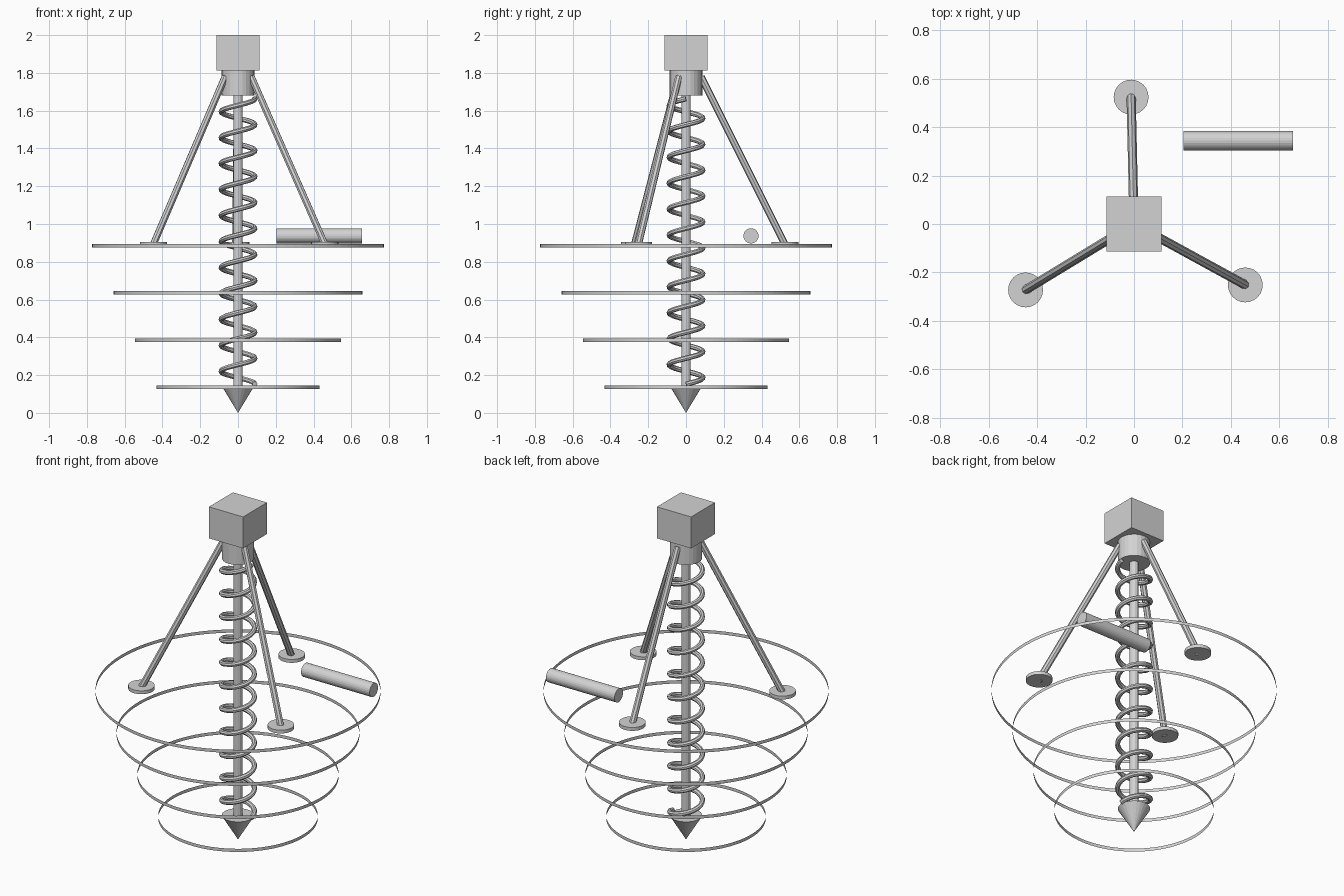
import bpy
import bmesh
import math
from mathutils import Vector, Matrix

cube = bpy.data.objects.get("Cube")
if cube:
    bpy.data.objects.remove(cube, do_unlink=True)

# One plain metal colour for everything
metal = bpy.data.materials.new("grey metal")
metal.use_nodes = True
grey = (0.65, 0.65, 0.65, 1)
metal.diffuse_color = grey
metal.node_tree.nodes["Principled BSDF"].inputs["Base Color"].default_value = grey


def add_object(name, data):
    obj = bpy.data.objects.new(name, data)
    bpy.context.scene.collection.objects.link(obj)
    data.materials.append(metal)
    return obj


def rod(name, start, end, r1, r2=None, sides=24, caps=True):
    """Cylinder or cone running from start to end."""
    start, end = Vector(start), Vector(end)
    axis = end - start
    turn = axis.to_track_quat('Z', 'Y').to_matrix().to_4x4()
    bm = bmesh.new()
    bmesh.ops.create_cone(bm, cap_ends=caps, segments=sides, radius1=r1,
                          radius2=r1 if r2 is None else r2, depth=axis.length,
                          matrix=Matrix.Translation((start + end) / 2) @ turn)
    mesh = bpy.data.meshes.new(name)
    bm.to_mesh(mesh)
    bm.free()
    return add_object(name, mesh)


def polar(radius, angle, z):
    return Vector((radius * math.cos(angle), radius * math.sin(angle), z))


# Head block and collar
bm = bmesh.new()
bmesh.ops.create_cube(bm, size=1, matrix=Matrix.Translation((0, 0, 1.906))
                      @ Matrix.Diagonal((0.226, 0.226, 0.188, 1)))
block = bpy.data.meshes.new("head_block")
bm.to_mesh(block)
bm.free()
add_object("head_block", block)
rod("collar", (0, 0, 1.68), (0, 0, 1.812), 0.087)

# Central shaft with its pointed tip
rod("shaft", (0, 0, 0.14), (0, 0, 1.69), 0.025, sides=12)
rod("tip", (0, 0, 0), (0, 0, 0.145), 0, 0.088)

# Spiral blade around the shaft
TURNS, STEPS = 11, 32
path = bpy.data.curves.new("spiral", 'CURVE')
path.dimensions = '3D'
path.bevel_depth = 0.014
path.bevel_resolution = 2
path.use_fill_caps = True
spline = path.splines.new('POLY')
count = TURNS * STEPS
spline.points.add(count)
for i, point in enumerate(spline.points):
    p = polar(0.089, math.tau * i / STEPS, 0.152 + 1.511 * i / count)
    point.co = (*p, 1)
helper = bpy.data.objects.new("spiral_path", path)
bpy.context.scene.collection.objects.link(helper)
graph = bpy.context.evaluated_depsgraph_get()
spiral = bpy.data.meshes.new_from_object(helper.evaluated_get(graph))
bpy.data.objects.remove(helper, do_unlink=True)
spiral.materials.clear()
spiral.shade_flat()
add_object("spiral", spiral)

# Open hoops, thin bands that widen upwards
for i, radius in enumerate((0.432, 0.545, 0.658, 0.772)):
    z = 0.126 + 0.25 * i
    rod(f"hoop_{i + 1}", (0, 0, z), (0, 0, z + 0.019), radius, sides=96, caps=False)

# Three splayed legs with round feet
for i in range(3):
    a = math.radians(91.3 + 120 * i)
    rod(f"leg_{i + 1}", polar(0.08, a, 1.78), polar(0.527, a, 0.887), 0.019, sides=8)
    rod(f"foot_{i + 1}", polar(0.524, a, 0.885), polar(0.524, a, 0.905), 0.072)

# Loose cylinder beside the legs
rod("side_bar", (0.204, 0.344, 0.937), (0.657, 0.344, 0.937), 0.04)
